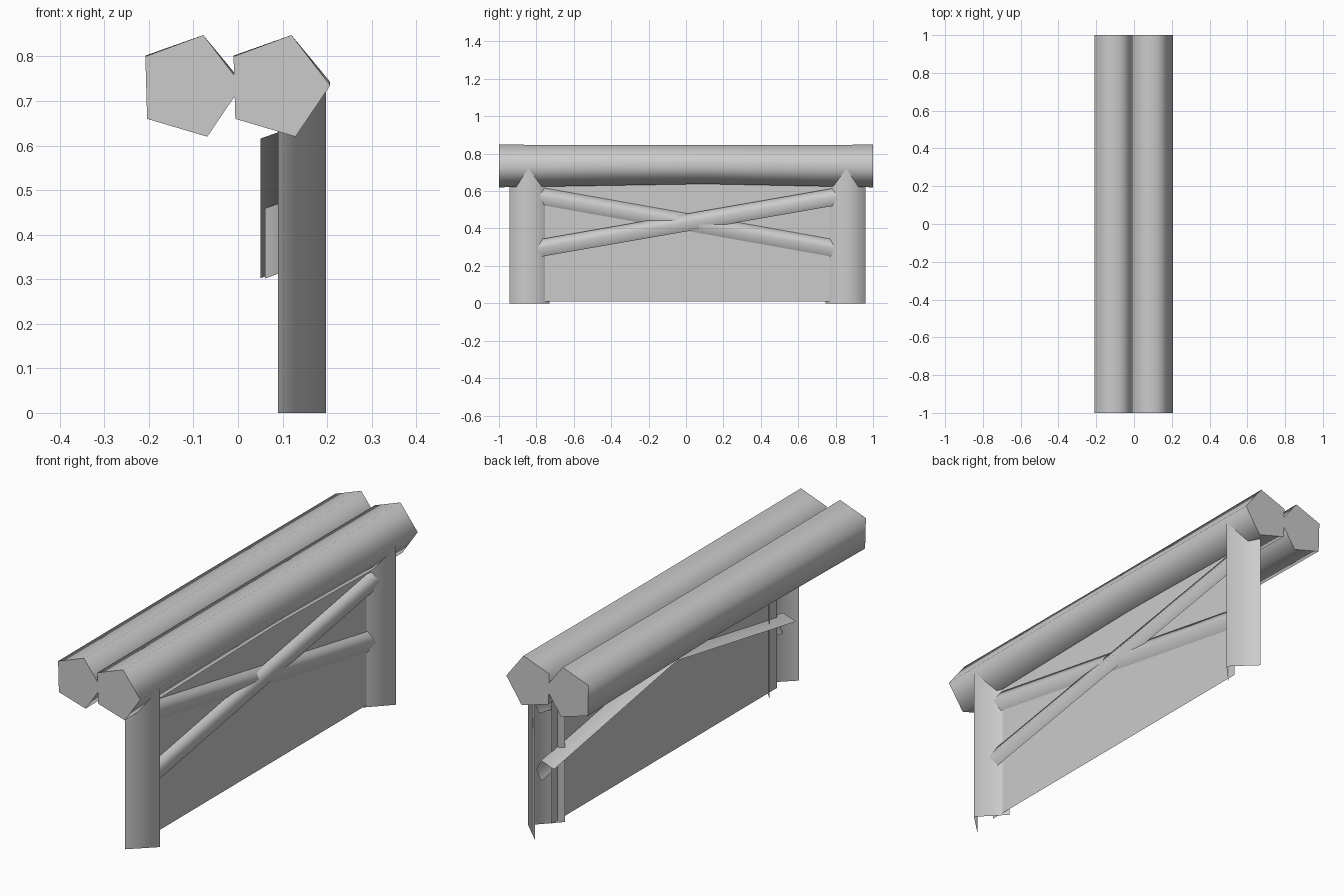
import bpy

cube = bpy.data.objects.get("Cube")
if cube:
    bpy.data.objects.remove(cube, do_unlink=True)

grey = bpy.data.materials.new("plain_grey")
grey.use_nodes = True
grey.diffuse_color = (0.6, 0.6, 0.6, 1)
grey.node_tree.nodes["Principled BSDF"].inputs["Base Color"].default_value = (0.6, 0.6, 0.6, 1)


def loft(name, rings, closed=False, smooth=True):
    """Skin a run of equal cross-sections; closed sections also get flat end caps."""
    n = len(rings[0])
    verts = [p for ring in rings for p in ring]
    faces = []
    for r in range(len(rings) - 1):
        for i in range(n if closed else n - 1):
            j = (i + 1) % n
            faces.append((r * n + i, r * n + j, (r + 1) * n + j, (r + 1) * n + i))
    sides = len(faces)
    if closed:
        faces.append(tuple(reversed(range(n))))
        faces.append(tuple(range(len(verts) - n, len(verts))))
    mesh = bpy.data.meshes.new(name)
    mesh.from_pydata(verts, [], faces)
    mesh.materials.append(grey)
    for k, poly in enumerate(mesh.polygons):
        poly.use_smooth = smooth and k < sides
    obj = bpy.data.objects.new(name, mesh)
    bpy.context.collection.objects.link(obj)
    return obj


# Two five-sided rails, slightly thinner near the middle
PENTAGON = [(0.207, 0.735), (0.12, 0.848), (-0.01, 0.80), (-0.006, 0.66), (0.129, 0.62)]


def rail_ring(dx, y, squash, lift):
    return [(x + dx, y, 0.733 + (z - 0.733) * squash + lift) for x, z in reversed(PENTAGON)]


for name, dx in (("left_rail", 0.0), ("right_rail", -0.198)):
    loft(name, [rail_ring(dx, -1, 1, 0), rail_ring(dx, 0.1, 0.91, 0.008), rail_ring(dx, 1, 1, 0)],
         closed=True)

# V-shaped posts, open at the back
for name, ys in (("front_post", (-0.945, -0.843, -0.73)), ("back_post", (0.745, 0.857, 0.96))):
    section = list(zip((0.09, 0.197, 0.09), ys))
    loft(name, [[(x, y, z) for x, y in section] for z in (0, 0.725)])

# Thin panel between the posts
loft("panel", [[(0.112, y, z) for y in (-0.815, 0.81)] for z in (0.01, 0.68)], smooth=False)

# Crossed braces, open strips passing through the panel and behind the posts
BRACE = [(0.115, -0.047), (0.14, 0.0), (0.115, 0.047), (0.05, 0.024)]
for name, slope, dx, mid in (("falling_brace", -0.178, 0.0, 0.435),
                             ("rising_brace", 0.174, 0.011, 0.431)):
    loft(name, [[(x + dx, y, mid + slope * y + z) for x, z in BRACE] for y in (-0.88, 0.88)])
